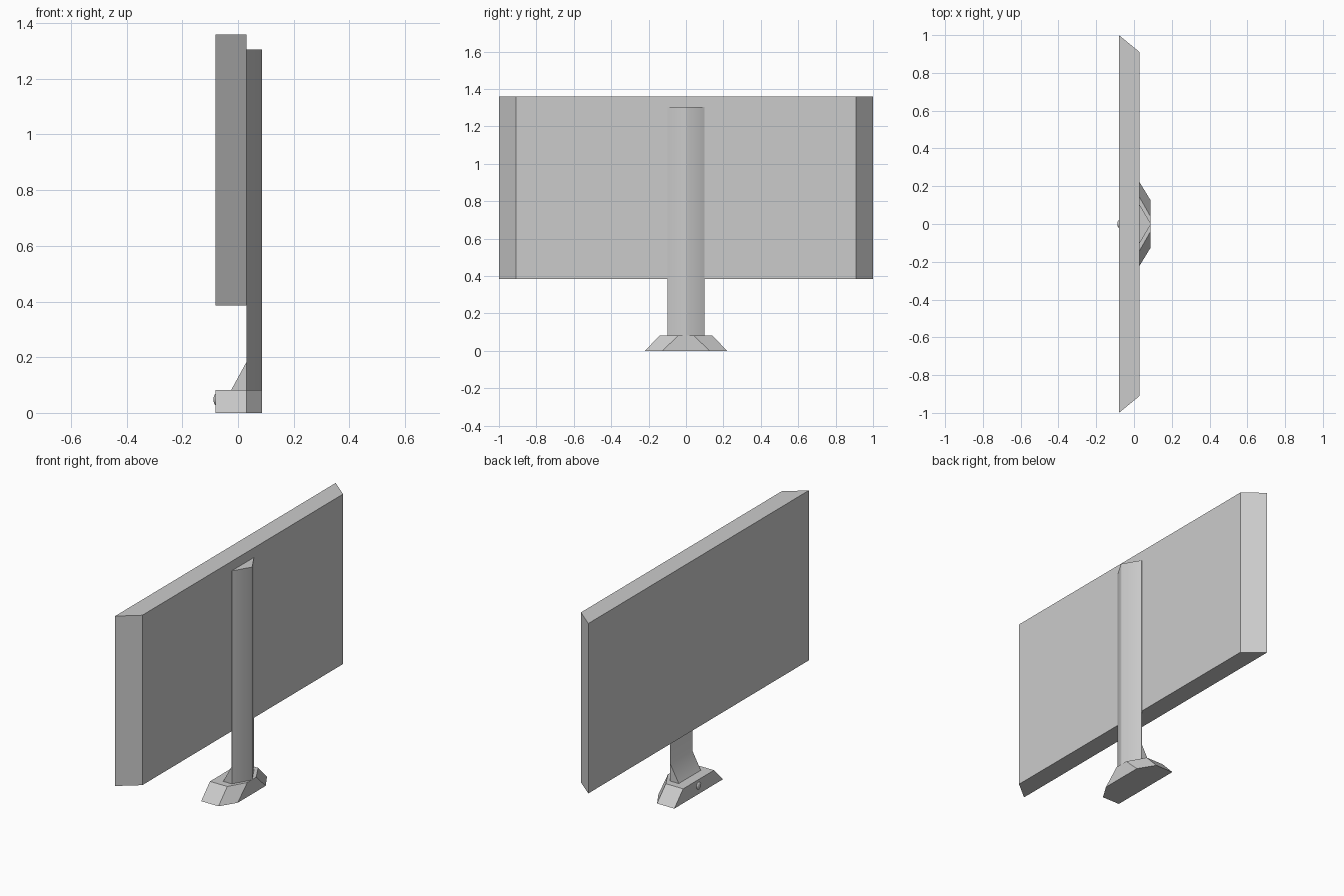
import bpy, bmesh, math
from mathutils import Matrix

cube = bpy.data.objects.get("Cube")
if cube:
    bpy.data.objects.remove(cube, do_unlink=True)

grey = bpy.data.materials.new("plain_grey")
grey.use_nodes = True
colour = (0.6, 0.6, 0.6, 1)
grey.diffuse_color = colour
grey.node_tree.nodes["Principled BSDF"].inputs["Base Color"].default_value = colour


def finish(name, bm, smooth=None):
    bmesh.ops.recalc_face_normals(bm, faces=bm.faces)
    mesh = bpy.data.meshes.new(name)
    bm.to_mesh(mesh)
    bm.free()
    mesh.materials.append(grey)
    obj = bpy.data.objects.new(name, mesh)
    bpy.context.collection.objects.link(obj)
    if smooth:
        bpy.ops.object.select_all(action="DESELECT")
        obj.select_set(True)
        bpy.context.view_layer.objects.active = obj
        bpy.ops.object.shade_smooth_by_angle(angle=math.radians(smooth))
    return obj


def mirrored(half):
    """Close a half outline of (x, y) points by mirroring it across y = 0."""
    return half + [(x, -y) for x, y in reversed(half)]


def loft(name, levels, smooth=None):
    """Skin a stack of (z, half outline) sections and cap both ends."""
    bm = bmesh.new()
    rings = [[bm.verts.new((x, y, z)) for x, y in mirrored(half)]
             for z, half in levels]
    count = len(rings[0])
    for low, high in zip(rings, rings[1:]):
        for i in range(count):
            j = (i + 1) % count
            bm.faces.new((low[i], low[j], high[j], high[i]))
    bm.faces.new(rings[0])
    bm.faces.new(rings[-1])
    return finish(name, bm, smooth)


BACK, FRONT, TIP = 0.03, -0.08, 0.087

# Display slab with angled ends
slab = [(FRONT, 1.0), (BACK, 0.91)]
loft("display_panel", [(0.385, slab), (1.36, slab)])

# Sloped foot with cut rear corners
loft("foot", [
    (0, [(FRONT, 0.22), (BACK, 0.22), (TIP, 0.127)]),
    (0.083, [(FRONT, 0.14), (BACK, 0.14), (TIP, 0.04)]),
])

# Wedge-shaped post flaring forward into the foot
def post_section(x):
    return [(x, 0.1), (BACK + 0.001, 0.1), (TIP, 0.005)]

loft("post", [(0.07, post_section(-0.03)), (0.083, post_section(-0.024)),
              (0.182, post_section(BACK)), (1.305, post_section(BACK))], smooth=35)

# Small domed button on the foot
bm = bmesh.new()
bmesh.ops.create_uvsphere(bm, u_segments=16, v_segments=10, radius=0.02)
bmesh.ops.transform(bm, verts=bm.verts, matrix=Matrix.Translation((FRONT, 0, 0.048))
                    @ Matrix.Diagonal((0.4, 1, 1, 1)) @ Matrix.Rotation(math.pi / 2, 4, "Y"))
finish("button", bm, smooth=40)
